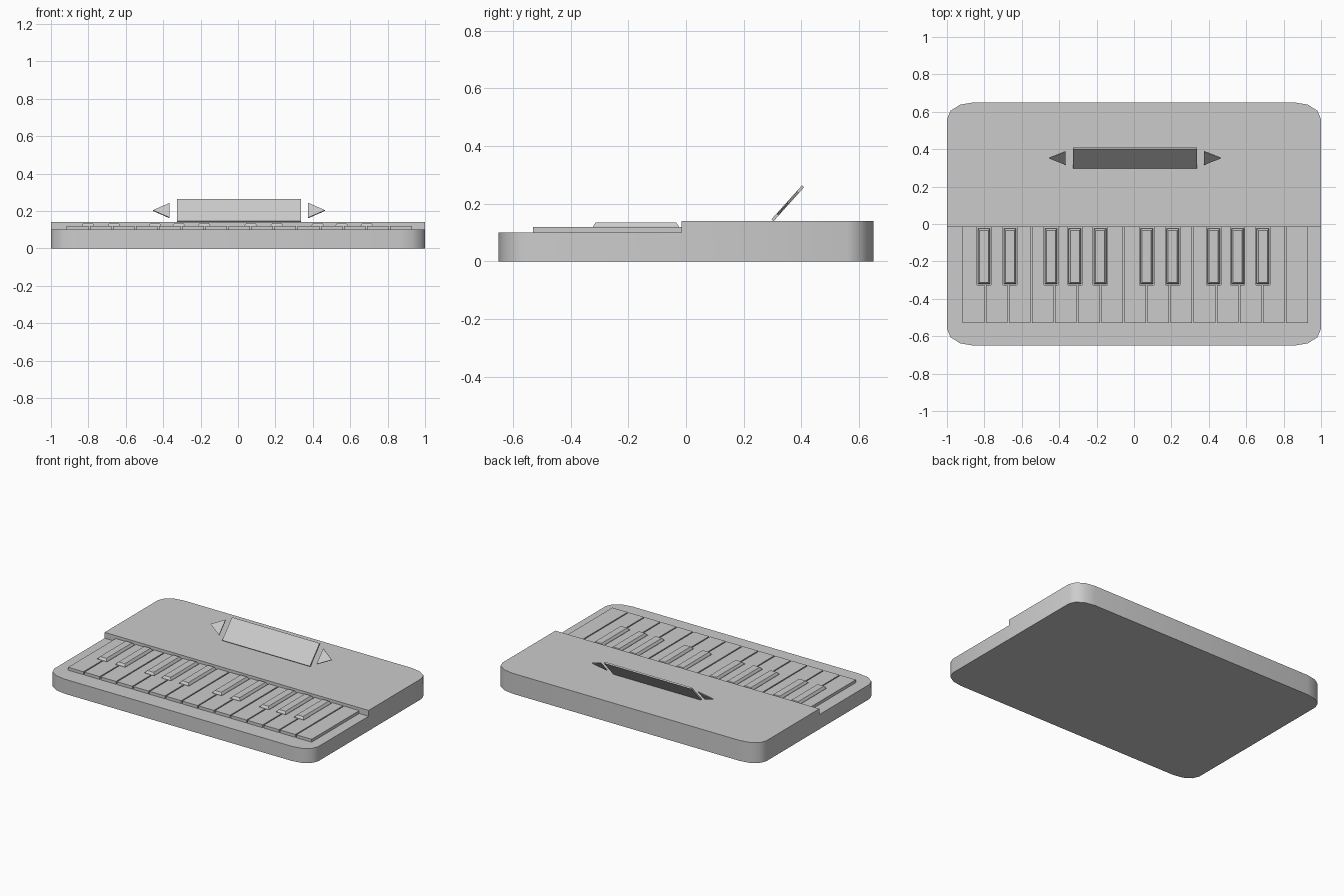
import bpy, bmesh, math

if "Cube" in bpy.data.objects:
    bpy.data.objects.remove(bpy.data.objects["Cube"])


def prism(name, outline, lo, hi, inset=0.0):
    """Extrude an (x, y) outline from lo to hi; inset pulls the top ring in."""
    xs, ys = [p[0] for p in outline], [p[1] for p in outline]
    cx, cy = (min(xs) + max(xs)) / 2, (min(ys) + max(ys)) / 2
    bm = bmesh.new()
    bottom = [bm.verts.new((x, y, lo)) for x, y in outline]
    top = [bm.verts.new((x - math.copysign(inset, x - cx), y - math.copysign(inset, y - cy), hi))
           for x, y in outline]
    bm.faces.new(bottom[::-1])
    bm.faces.new(top)
    n = len(outline)
    for i in range(n):
        j = (i + 1) % n
        bm.faces.new((bottom[i], bottom[j], top[j], top[i]))
    bmesh.ops.recalc_face_normals(bm, faces=bm.faces)
    mesh = bpy.data.meshes.new(name)
    bm.to_mesh(mesh)
    bm.free()
    ob = bpy.data.objects.new(name, mesh)
    bpy.context.collection.objects.link(ob)
    return ob


def rect(x0, x1, y0, y1):
    return [(x0, y0), (x1, y0), (x1, y1), (x0, y1)]


STEP_Y = -0.015

# Case: slab with elliptical corners, front half cut lower for the keys
outline = []
for k, (sx, sy) in enumerate(((1, 1), (-1, 1), (-1, -1), (1, -1))):
    for i in range(4):
        a = math.radians(90 * k + 30 * i)
        outline.append((sx * 0.86 + 0.14 * math.cos(a), sy * 0.56 + 0.09 * math.sin(a)))
case = prism("case", outline, 0, 0.14)
cutter = prism("key_bed_cutter", rect(-1.2, 1.2, -0.9, STEP_Y), 0.10, 0.3)
cutter.hide_render = True
cut = case.modifiers.new("key_bed", 'BOOLEAN')
cut.operation = 'DIFFERENCE'
cut.solver = 'EXACT'
cut.object = cutter
bpy.context.view_layer.objects.active = case
case.select_set(True)
bpy.ops.object.modifier_apply(modifier=cut.name)
bpy.data.objects.remove(cutter)
bpy.ops.object.shade_smooth_by_angle(angle=math.radians(50))

# Black keys: two octaves of a 2 + 3 pattern, chamfered tops
HALF, CLEAR = 0.033, 0.005
blacks = [b + octave * 0.87 for octave in (0, 1)
          for b in (-0.802, -0.663, -0.444, -0.316, -0.181)]
for i, x in enumerate(blacks):
    prism(f"black_key_{i + 1}", rect(x - HALF, x + HALF, -0.322, -0.025), 0.10, 0.122)
    prism(f"black_key_top_{i + 1}", rect(x - HALF, x + HALF, -0.322, -0.025), 0.122, 0.135, 0.009)

# White keys: fifteen, notched around the black ones
COUNT, LEFT, PITCH = 15, -0.92, 1.853 / 15
FRONT, NOTCH = -0.53, -0.327
for i in range(COUNT):
    x0 = LEFT + i * PITCH + 0.004
    x1 = LEFT + (i + 1) * PITCH - 0.004
    reach = HALF + CLEAR
    left = max([x0] + [b + reach for b in blacks if b < (x0 + x1) / 2 and b + reach > x0])
    right = min([x1] + [b - reach for b in blacks if b > (x0 + x1) / 2 and b - reach < x1])
    pts = [(x0, FRONT), (x1, FRONT)]
    if right < x1:
        pts += [(x1, NOTCH), (right, NOTCH)]
    pts += [(right, STEP_Y), (left, STEP_Y)]
    if left > x0:
        pts += [(left, NOTCH), (x0, NOTCH)]
    prism(f"white_key_{i + 1}", pts, 0.10, 0.12)

# Tilted display panel with an arrow on each side
TILT = math.radians(48)
panel = prism("display_panel", rect(-0.332, 0.332, -0.079, 0.079), -0.005, 0.005)
arrow = [(0.37, -0.053), (0.46, 0), (0.37, 0.053)]
parts = [panel,
         prism("right_arrow", arrow, -0.003, 0.003),
         prism("left_arrow", [(-x, y) for x, y in arrow[::-1]], -0.003, 0.003)]
for ob in parts:
    ob.location = (0.005, 0.353, 0.202)
    ob.rotation_euler = (TILT, 0, 0)
